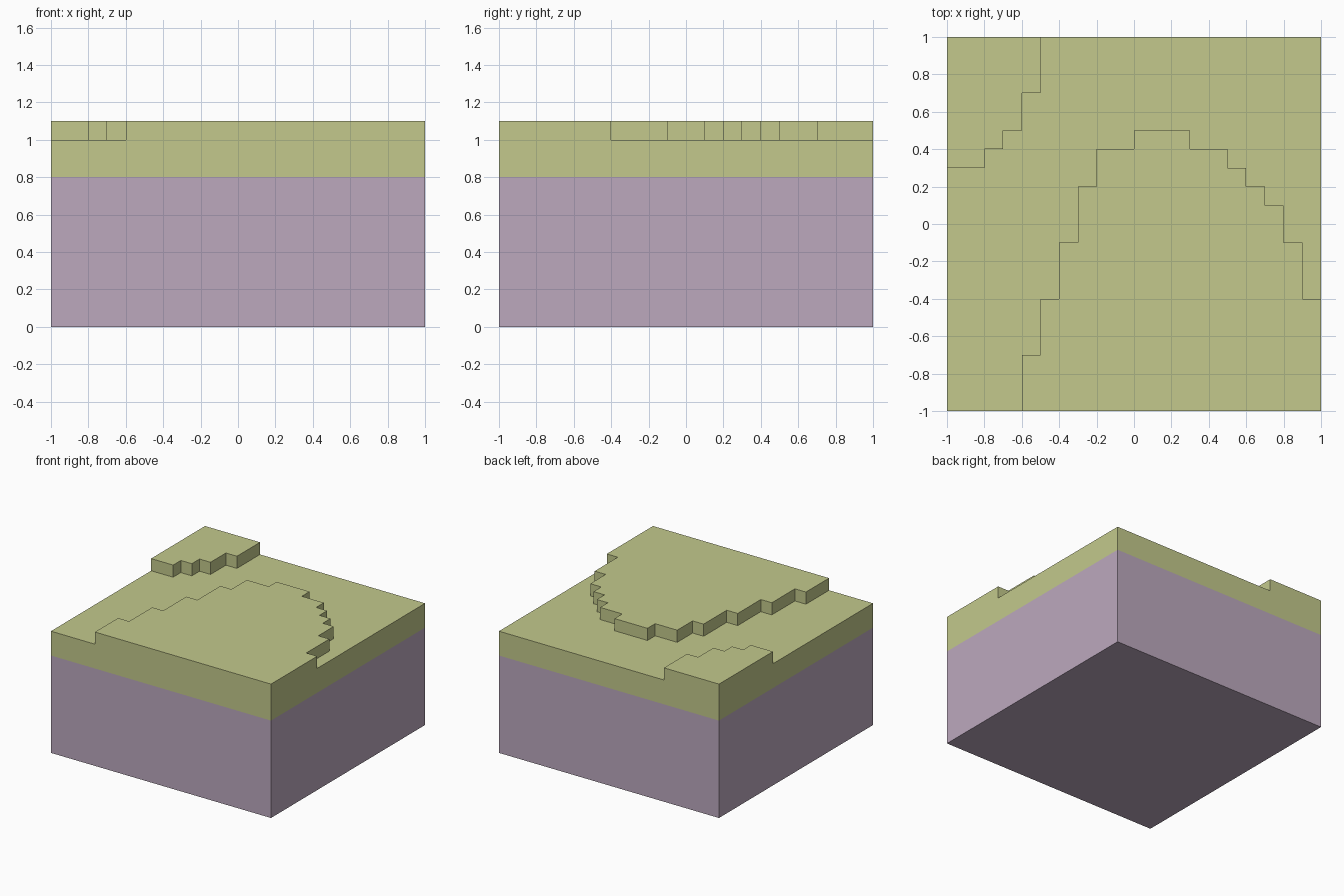
import bpy, bmesh

if "Cube" in bpy.data.objects:
    bpy.data.objects.remove(bpy.data.objects["Cube"])

N, S = 20, 0.1                      # 20 x 20 columns, 0.1 wide
SOIL, LOW, HIGH = 0.8, 1.0, 1.1     # layer heights

# Per x column: rows covered by the front mound, and first row of the back-left ledge
MOUND = [0, 0, 0, 0, 3, 6, 9, 12, 14, 14, 15, 15, 15, 14, 14, 13, 12, 11, 9, 6]
LEDGE = [13, 13, 14, 15, 17] + [N] * 15


def material(name, rgb):
    m = bpy.data.materials.new(name)
    m.diffuse_color = (*rgb, 1)
    m.use_nodes = True
    m.node_tree.nodes["Principled BSDF"].inputs["Base Color"].default_value = m.diffuse_color
    return m


def finish(bm, name, mat):
    bmesh.ops.remove_doubles(bm, verts=bm.verts, dist=1e-4)
    bmesh.ops.recalc_face_normals(bm, faces=bm.faces)
    mesh = bpy.data.meshes.new(name)
    bm.to_mesh(mesh)
    bm.free()
    mesh.materials.append(mat)
    bpy.context.collection.objects.link(bpy.data.objects.new(name, mesh))


def height(i, j):
    if not (0 <= i < N and 0 <= j < N):
        return SOIL
    return HIGH if j < MOUND[i] or j >= LEDGE[i] else LOW


def quad(bm, pts):
    bm.faces.new([bm.verts.new(p) for p in pts])


grass = material("grass green", (0.546, 0.584, 0.262))
soil = material("soil mauve", (0.503, 0.397, 0.515))

# Soil block, open where the turf covers it
bm = bmesh.new()
bmesh.ops.create_cube(bm, size=2)
for v in bm.verts:
    v.co.z = SOIL if v.co.z > 0 else 0
bmesh.ops.recalc_face_normals(bm, faces=bm.faces)
bmesh.ops.delete(bm, geom=[f for f in bm.faces if f.normal.z > 0.5], context='FACES_ONLY')
finish(bm, "soil_block", soil)

# Stepped turf: a top per column, and a wall wherever the neighbour is lower
bm = bmesh.new()
for i in range(N):
    for j in range(N):
        h = height(i, j)
        x0, y0 = -1 + i * S, -1 + j * S
        x1, y1 = x0 + S, y0 + S
        ring = [(x0, y0), (x1, y0), (x1, y1), (x0, y1)]
        quad(bm, [(x, y, h) for x, y in ring])
        for k, (di, dj) in enumerate([(0, -1), (1, 0), (0, 1), (-1, 0)]):
            low = height(i + di, j + dj)
            a, b = ring[k], ring[(k + 1) % 4]
            levels = [z for z in (SOIL, LOW, HIGH) if low <= z <= h]
            for z0, z1 in zip(levels, levels[1:]):
                quad(bm, [(*a, z0), (*b, z0), (*b, z1), (*a, z1)])
finish(bm, "stepped_turf", grass)
